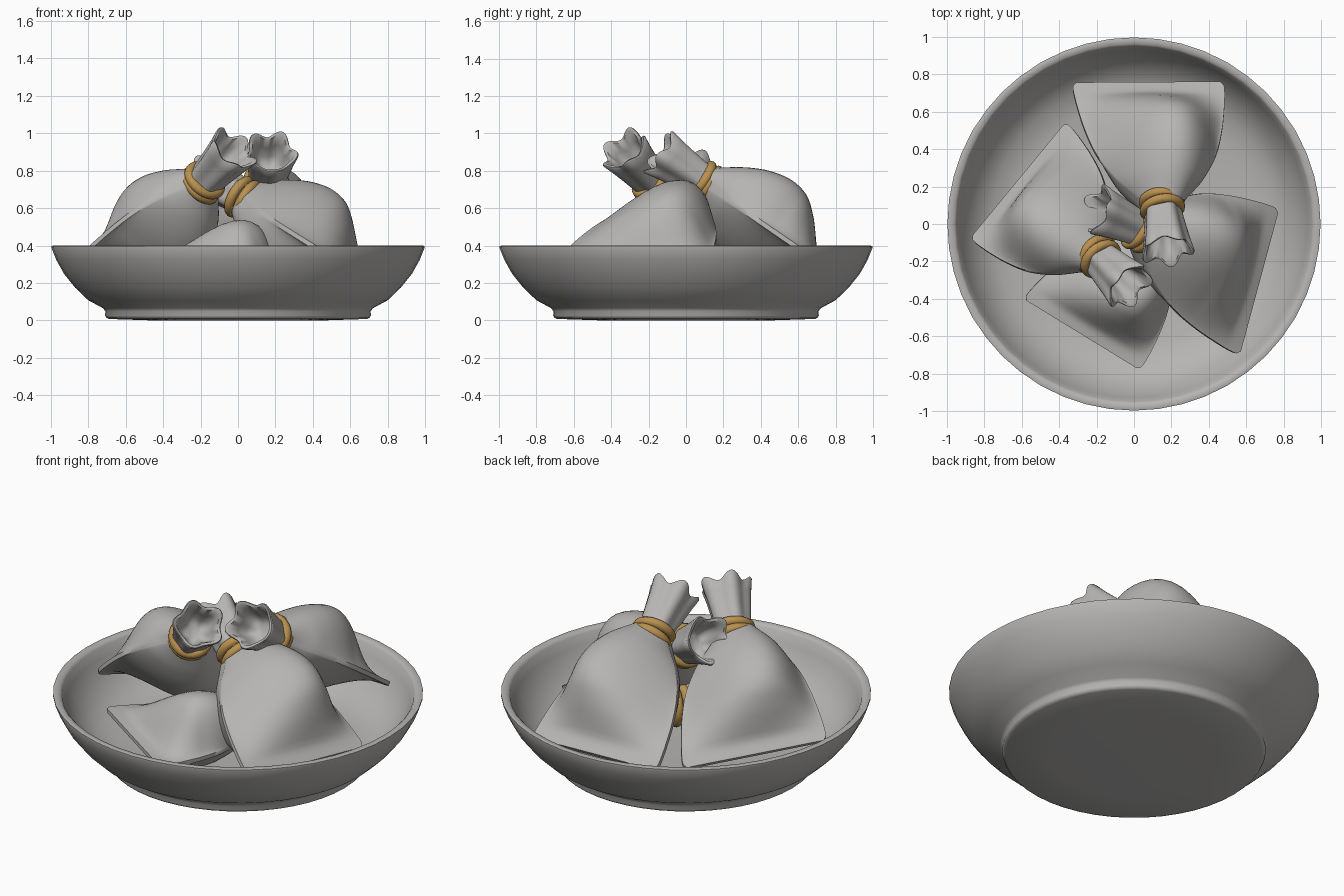
import bpy, bmesh, math
from mathutils import Vector, Matrix

if "Cube" in bpy.data.objects:
    bpy.data.objects.remove(bpy.data.objects["Cube"])


def material(name, col):
    m = bpy.data.materials.new(name)
    m.diffuse_color = (*col, 1)
    m.use_nodes = True
    m.node_tree.nodes["Principled BSDF"].inputs["Base Color"].default_value = m.diffuse_color
    return m


GREY = material("grey cloth and clay", (0.47, 0.46, 0.45))
GOLD = material("golden cord", (0.49, 0.285, 0.08))


def finish(name, bm, mat, angle=50):
    bmesh.ops.remove_doubles(bm, verts=bm.verts, dist=0.0002)
    bmesh.ops.recalc_face_normals(bm, faces=bm.faces)
    me = bpy.data.meshes.new(name)
    bm.to_mesh(me)
    bm.free()
    me.materials.append(mat)
    ob = bpy.data.objects.new(name, me)
    bpy.context.collection.objects.link(ob)
    bpy.ops.object.select_all(action='DESELECT')
    ob.select_set(True)
    bpy.context.view_layer.objects.active = ob
    bpy.ops.object.shade_smooth_by_angle(angle=math.radians(angle))
    return ob


def loft(bm, rings, cap=True):
    """Join closed rings of points; optionally cap both ends."""
    vs = [[bm.verts.new(p) for p in r] for r in rings]
    n = len(vs[0])
    for a, b in zip(vs, vs[1:]):
        for i in range(n):
            j = (i + 1) % n
            bm.faces.new((a[i], a[j], b[j], b[i]))
    if cap:
        bm.faces.new(vs[0])
        bm.faces.new(vs[-1])


def circle(r, z, n=48):
    return [(r * math.cos(2 * math.pi * i / n), r * math.sin(2 * math.pi * i / n), z)
            for i in range(n)]


def lerp(table, x):
    """Smooth interpolation in a small (x, value) table (Catmull-Rom)."""
    for k in range(len(table) - 1):
        (x0, a), (x1, b) = table[k], table[k + 1]
        if x <= x1:
            xp, p = table[max(k - 1, 0)]
            xn, q = table[min(k + 2, len(table) - 1)]
            h = x1 - x0
            m0, m1 = (b - p) / (x1 - xp) * h, (q - a) / (xn - x0) * h
            t = (x - x0) / h
            return ((2*t**3 - 3*t*t + 1) * a + (t**3 - 2*t*t + t) * m0
                    + (3*t*t - 2*t**3) * b + (t**3 - t*t) * m1)
    return table[-1][1]


# Bowl: revolved profile with foot, curved wall and rim
bm = bmesh.new()
profile = [(0.45, 0), (0.69, 0.008), (0.703, 0.014), (0.71, 0.026), (0.709, 0.05), (0.722, 0.066),
           (0.80, 0.108), (0.87, 0.175), (0.93, 0.25), (0.972, 0.325), (0.997, 0.388), (0.997, 0.397),
           (0.988, 0.40), (0.962, 0.398), (0.950, 0.385), (0.93, 0.33), (0.89, 0.25), (0.835, 0.185),
           (0.76, 0.13), (0.64, 0.10), (0.3, 0.09)]
loft(bm, [circle(r, z) for r, z in profile])
finish("bowl", bm, GREY, 65)

# Bag shape, from the tied neck (0) to the bottom seam (1)
WIDTH = [(0, 0.24), (0.08, 0.36), (0.2, 0.56), (0.4, 0.78), (0.6, 0.90), (0.8, 0.97), (0.95, 1.0),
         (0.985, 0.985), (1, 0.95)]
THICK = [(0, 0.09), (0.08, 0.14), (0.18, 0.195), (0.32, 0.25), (0.48, 0.275), (0.62, 0.25),
         (0.74, 0.17), (0.84, 0.075), (0.90, 0.02), (1, 0.0)]
SEAM = 0.012


def bag(label, c0, c1, ring, skew, size=1.0):
    """Sewn pouch between bottom corners c0, c1 and the tied neck."""
    c0, c1, ring = Vector(c0), Vector(c1), Vector(ring)
    base = (c0 + c1) / 2
    axis = (ring - base).normalized()
    half = (c1 - c0) / 2
    side = half.normalized()
    nrm = side.cross(axis).normalized()
    if nrm.z < 0:
        nrm = -nrm
    lean = nrm + side * skew
    # Body: lens-shaped sections with a thin flange at each side
    N, M = 28, 36
    rings = []
    for k in range(M + 1):
        v = k / M
        c = ring.lerp(base, v)
        wd = lerp(WIDTH, v)
        t = lerp(THICK, v) * size
        power = 0.5 + 0.95 * min(1, v / 0.55)
        row = []
        for s in (1, -1):
            for i in range(N + 1):
                u = -s * math.cos(math.pi * i / N)
                h = t * max(0, 1 - u * u) ** power
                row.append(c + half * (wd * u) + lean * (s * h) + nrm * (s * SEAM))
        rings.append(row)
    bm = bmesh.new()
    loft(bm, rings)
    finish(label + "_bag", bm, GREY, 50)

    # Frame with local z along the neck
    x = (side - axis * side.dot(axis)).normalized()
    y = axis.cross(x)
    mat = Matrix((x, y, axis)).transposed().to_4x4()
    mat.translation = ring

    # Ruffled neck: flaring, five-lobed, hollow at the mouth
    def ruffle(r, z, lobe, wave, n=60):
        pts = []
        for i in range(n):
            a = 2 * math.pi * i / n
            f = math.cos(5 * a + 0.6)
            rr = r * (1 + lobe * f + 0.25 * lobe * math.cos(2 * a))
            pts.append(mat @ Vector((rr * math.cos(a), rr * math.sin(a), z + wave * f)))
        return pts
    bm = bmesh.new()
    loft(bm, [ruffle(*p) for p in (
        (0.10, -0.04, 0.03, 0), (0.092, 0.0, 0.05, 0), (0.098, 0.07, 0.08, 0), (0.108, 0.15, 0.09, 0.003),
        (0.118, 0.22, 0.10, 0.010), (0.131, 0.282, 0.10, 0.020), (0.126, 0.292, 0.10, 0.020),
        (0.110, 0.285, 0.10, 0.018), (0.092, 0.22, 0.10, 0.010), (0.075, 0.15, 0.1, 0), (0.04, 0.12, 0.1, 0))])
    finish(label + "_neck", bm, GREY, 60)

    # Cord: two coils side by side, slightly crossed
    bm = bmesh.new()
    for off, tilt in ((-0.022, 0.06), (0.022, -0.06)):
        n, m = 40, 12
        rows = []
        for i in range(n + 1):
            a = 2 * math.pi * i / n
            row = []
            for j in range(m):
                b = 2 * math.pi * j / m
                r = 0.096 + 0.026 * math.cos(b)
                row.append(mat @ Vector((r * math.cos(a), r * math.sin(a),
                                         off + 0.026 * math.sin(b) + tilt * r * math.cos(a))))
            rows.append(row)
        loft(bm, rows, cap=False)
    finish(label + "_cord", bm, GOLD, 60)


# Four bags leaning towards the middle of the bowl
bag("back", (-0.33, 0.75, 0.30), (0.48, 0.755, 0.28), (0.15, 0.10, 0.735), 0.38, 0.96)
bag("left", (-0.36, 0.54, 0.24), (-0.87, -0.08, 0.31), (-0.19, -0.175, 0.735), 0.32, 0.88)
bag("right", (0.56, -0.70, 0.30), (0.77, 0.08, 0.24), (0.03, -0.03, 0.65), 0.40, 0.97)
bag("front", (-0.59, -0.40, 0.29), (0.03, -0.78, 0.25), (0.10, -0.07, 0.27), 0.42, 0.95)
